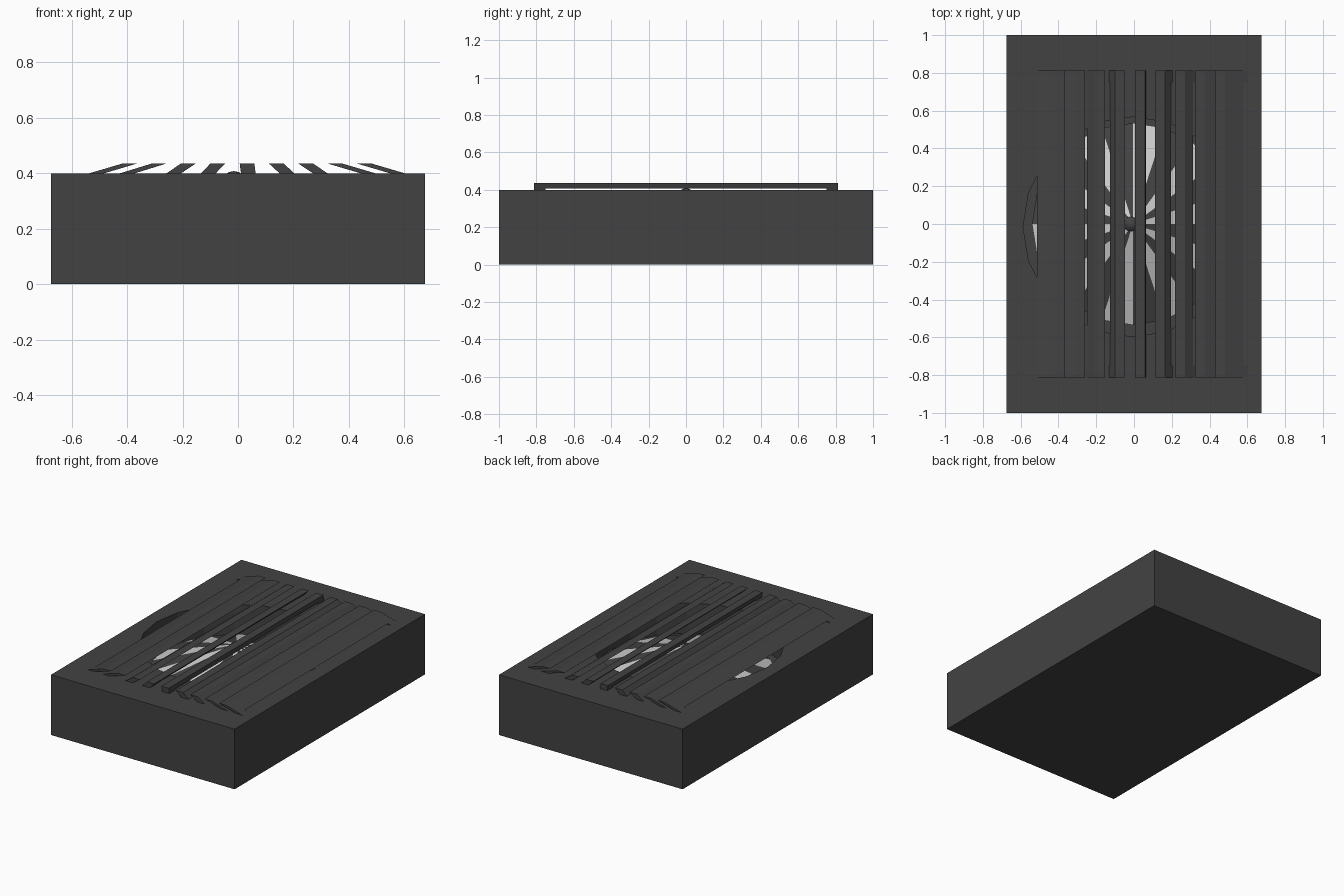
import bpy, bmesh, math

if "Cube" in bpy.data.objects:
    bpy.data.objects.remove(bpy.data.objects["Cube"])

CX, CY = -0.005, -0.015      # fan centre
TOP, FLOOR = 0.40, 0.20      # housing top and bottom of the fan well


def material(name, v):
    m = bpy.data.materials.new(name)
    m.diffuse_color = (v, v, v, 1)
    m.use_nodes = True
    m.node_tree.nodes["Principled BSDF"].inputs["Base Color"].default_value = m.diffuse_color
    return m


dark = material("dark_plastic", 0.055)
light = material("light_blade", 0.75)


def make(name, bm, *mats):
    bmesh.ops.recalc_face_normals(bm, faces=bm.faces)
    me = bpy.data.meshes.new(name)
    bm.to_mesh(me)
    bm.free()
    for m in mats:
        me.materials.append(m)
    ob = bpy.data.objects.new(name, me)
    bpy.context.collection.objects.link(ob)
    return ob


def add_bar(bm, x0, x1, shift, y0, y1, z0, z1):
    # Box whose lower edge is shifted sideways
    profile = [(x0 + shift, z0), (x1 + shift, z0), (x1, z1), (x0, z1)]
    a = [bm.verts.new((x, y0, z)) for x, z in profile]
    b = [bm.verts.new((x, y1, z)) for x, z in profile]
    bm.faces.new(a)
    bm.faces.new(b[::-1])
    for i in range(4):
        j = (i + 1) % 4
        bm.faces.new((a[j], a[i], b[i], b[j]))


# Housing box with a round well cut in the top
bm = bmesh.new()
add_bar(bm, -0.675, 0.675, 0, -1, 1, 0, TOP)
housing = make("housing", bm, dark)

bpy.ops.mesh.primitive_cylinder_add(vertices=20, radius=0.582, depth=0.6,
                                    location=(CX, CY, FLOOR + 0.3))
cutter = bpy.context.object
cutter.name = "well_cutter"
cutter.data.materials.append(dark)
mod = housing.modifiers.new("well", "BOOLEAN")
mod.operation = "DIFFERENCE"
mod.object = cutter
mod.solver = "EXACT"
cutter.hide_render = True
bpy.context.view_layer.objects.active = housing
bpy.ops.object.modifier_apply(modifier=mod.name)
bpy.data.objects.remove(cutter)

# Fan: shallow cone of alternating light and dark blades
bm = bmesh.new()
apex = bm.verts.new((CX, 0, 0.40))
rim = []
for i in range(20):
    t = math.radians(18 * i)
    rim.append(bm.verts.new((CX + 0.535 * math.cos(t), 0.535 * math.sin(t), FLOOR + 0.02)))
for i in range(20):
    f = bm.faces.new((apex, rim[i], rim[(i + 1) % 20]))
    f.material_index = i % 2
bm.faces.new(rim[::-1]).material_index = 1
make("fan_blades", bm, light, dark)

# Small domed hub
bm = bmesh.new()
bmesh.ops.create_uvsphere(bm, u_segments=12, v_segments=8, radius=0.048)
bmesh.ops.translate(bm, verts=bm.verts, vec=(-0.015, 0, 0.36))
make("fan_hub", bm, dark)

# Grille slats, each with a splayed foot at both ends
shifts = [-0.125, -0.12, -0.055, -0.035, 0.005, 0.04, 0.055, 0.125, 0.125]
for i, s in enumerate(shifts):
    x0 = -0.418 + 0.106 * i
    x1 = x0 + 0.053
    z0, z1 = 0.407, 0.435
    bm = bmesh.new()
    add_bar(bm, x0, x1, s * (z1 - z0) / (z1 - 0.398), -0.75, 0.75, z0, z1)
    for y0, y1 in ((-0.812, -0.75), (0.75, 0.812)):
        add_bar(bm, x0, x1, s, y0, y1, 0.398, z1)
    make(f"grille_slat_{i + 1}", bm, dark)
